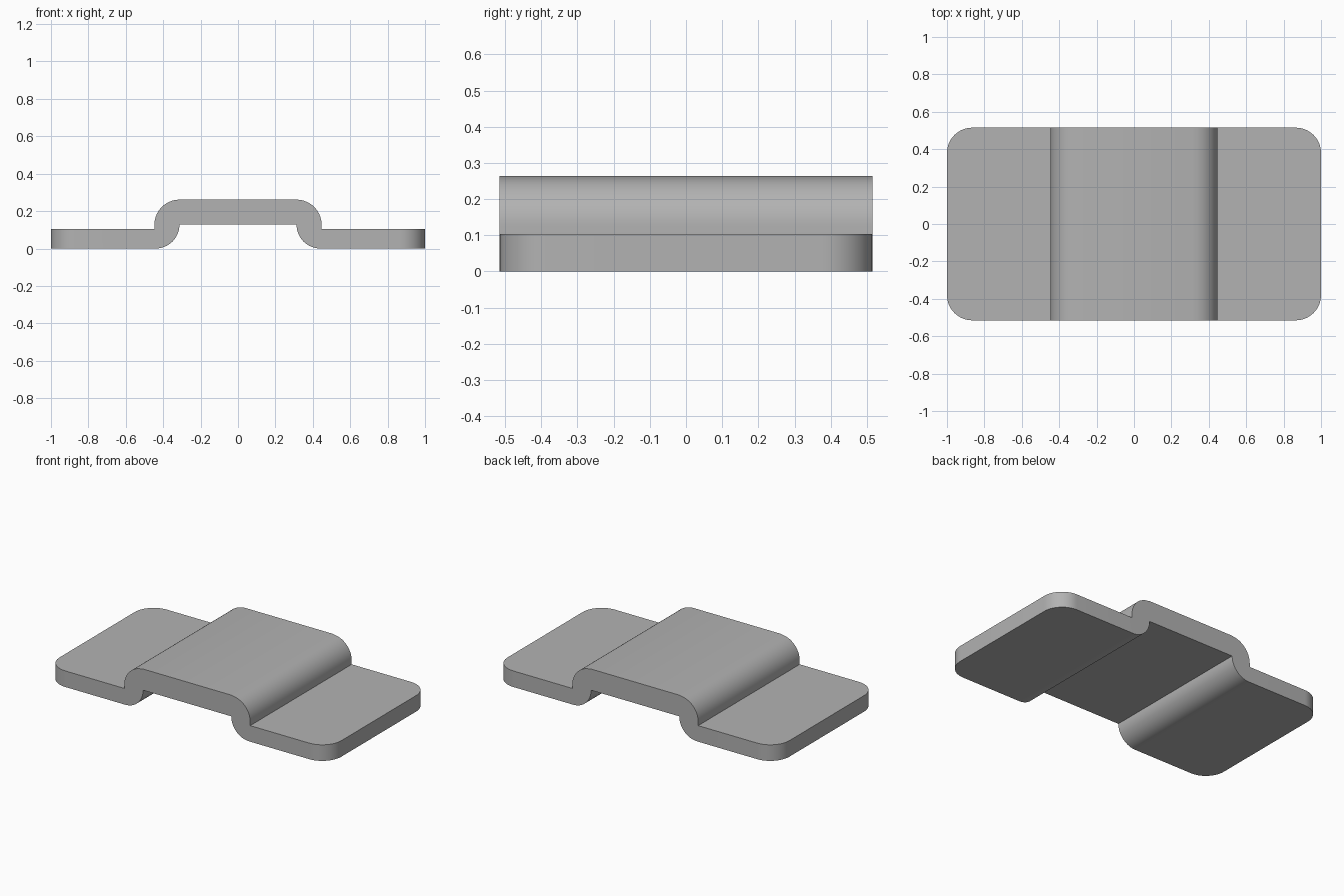
import bpy, bmesh
from math import sin, cos, pi

if "Cube" in bpy.data.objects:
    bpy.data.objects.remove(bpy.data.objects["Cube"], do_unlink=True)

HALF_DEPTH = 0.515   # half width along y
FLANGE = 0.103       # thickness of the flat ends
TOP = 0.263          # height of the raised bridge
UNDER = 0.127        # underside of the bridge
OUTER, INNER = 0.447, 0.313
CORNER = 0.135       # plan corner radius


def arc(cx, cz, r, start, end, steps=16):
    """Points on an arc, angles in quarter turns."""
    angles = [(start + (end - start) * i / steps) * pi / 2 for i in range(steps + 1)]
    return [(cx + r * cos(a), cz + r * sin(a)) for a in angles]


# Right half of the section, from the top middle round to the underside
half = arc(INNER, UNDER, OUTER - INNER, 1, 0)
half[0] = (INNER, TOP)
half += [(OUTER, FLANGE), (1, FLANGE), (1, 0)]
half += arc(INNER + UNDER, UNDER, UNDER, 3, 2)
section = half + [(-x, z) for x, z in reversed(half)]

# Extrude the section through the depth
bm = bmesh.new()
face = bm.faces.new([bm.verts.new((x, -HALF_DEPTH, z)) for x, z in section])
extruded = bmesh.ops.extrude_face_region(bm, geom=[face])
moved = [v for v in extruded["geom"] if isinstance(v, bmesh.types.BMVert)]
bmesh.ops.translate(bm, verts=moved, vec=(0, 2 * HALF_DEPTH, 0))

# Round the four upright corners
corners = [e for e in bm.edges
           if all(abs(v.co.x) > 0.99 for v in e.verts)
           and abs(e.verts[0].co.y - e.verts[1].co.y) < 0.01]
bmesh.ops.bevel(bm, geom=corners, offset=CORNER, offset_type='OFFSET',
                segments=14, profile=0.5, affect='EDGES')
bmesh.ops.recalc_face_normals(bm, faces=bm.faces[:])

mesh = bpy.data.meshes.new("strap_bracket")
bm.to_mesh(mesh)
bm.free()
bracket = bpy.data.objects.new("strap_bracket", mesh)
bpy.context.collection.objects.link(bracket)

# Plain grey metal
grey = bpy.data.materials.new("grey_metal")
grey.use_nodes = True
colour = (0.448, 0.448, 0.448, 1)
grey.diffuse_color = colour
grey.node_tree.nodes["Principled BSDF"].inputs["Base Color"].default_value = colour
mesh.materials.append(grey)

# Smooth bends with crisp edges
bpy.ops.object.select_all(action='DESELECT')
bracket.select_set(True)
bpy.context.view_layer.objects.active = bracket
bpy.ops.object.shade_smooth_by_angle(angle=pi / 6)
